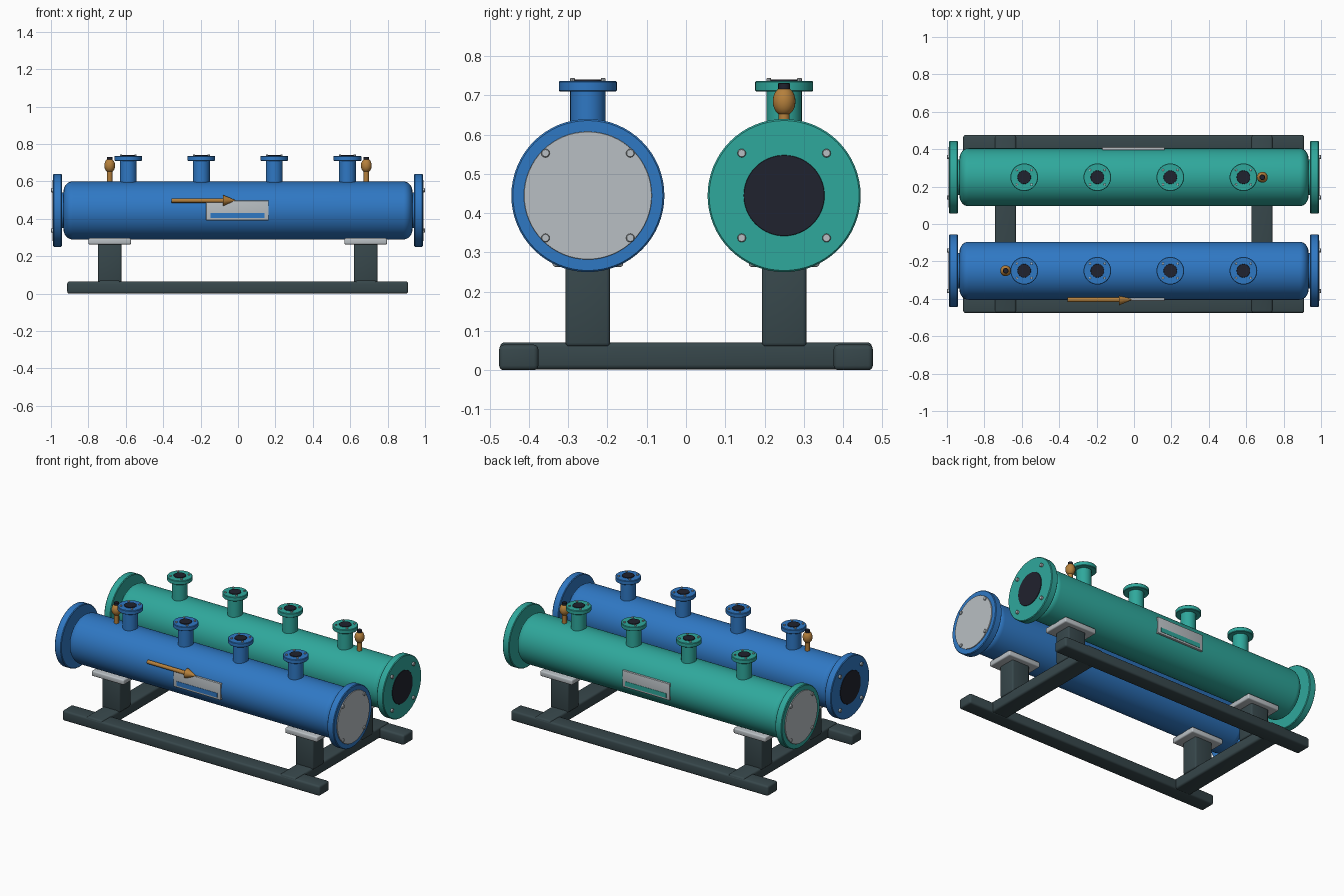
import bpy, bmesh, math
from mathutils import Matrix, Vector

if "Cube" in bpy.data.objects:
    bpy.data.objects.remove(bpy.data.objects["Cube"])


def material(name, hexcode):
    def lin(c):
        return c / 12.92 if c <= 0.04045 else ((c + 0.055) / 1.055) ** 2.4
    m = bpy.data.materials.new(name)
    m.diffuse_color = [lin(int(hexcode[i:i + 2], 16) / 255) for i in (0, 2, 4)] + [1]
    m.use_nodes = True
    m.node_tree.nodes["Principled BSDF"].inputs["Base Color"].default_value = m.diffuse_color
    return m


BLUE = material("blue paint", "2F78C4")
TEAL = material("teal paint", "2FA89C")
SLATE = material("slate frame", "37474B")
STEEL = material("light steel", "B9BFC3")
DARK = material("dark opening", "20222E")
BRASS = material("brass", "B5803C")

AXES = {"z": Matrix(), "x": Matrix.Rotation(math.pi / 2, 4, "Y"),
        "-x": Matrix.Rotation(-math.pi / 2, 4, "Y")}


def finish(bm, name, mat, smooth=True):
    bmesh.ops.recalc_face_normals(bm, faces=bm.faces)
    me = bpy.data.meshes.new(name)
    bm.to_mesh(me)
    bm.free()
    me.materials.append(mat)
    ob = bpy.data.objects.new(name, me)
    bpy.context.collection.objects.link(ob)
    if smooth:
        bpy.context.view_layer.objects.active = ob
        ob.select_set(True)
        bpy.ops.object.shade_smooth_by_angle(angle=math.radians(35))
        ob.select_set(False)
    return ob


def lathe(name, profile, loc, mat, axis="z", n=48):
    """Closed solid of revolution from (radius, height) points."""
    bm = bmesh.new()
    rings = []
    for r, h in profile:
        rings.append([bm.verts.new((r * math.cos(2 * math.pi * i / n),
                                    r * math.sin(2 * math.pi * i / n), h)) for i in range(n)])
    for a, b in zip(rings, rings[1:]):
        for i in range(n):
            j = (i + 1) % n
            bm.faces.new((a[i], a[j], b[j], b[i]))
    bm.faces.new(rings[0])
    bm.faces.new(rings[-1])
    bm.transform(Matrix.Translation(loc) @ AXES[axis])
    return finish(bm, name, mat)


def disc(name, r, h0, h1, loc, mat, axis="z", n=48, bev=0.003):
    return lathe(name, [(r - bev, h0), (r, h0 + bev), (r, h1 - bev), (r - bev, h1)],
                 loc, mat, axis, n)


def box(name, lo, hi, mat, bevel=0.01):
    lo, hi = Vector(lo), Vector(hi)
    bm = bmesh.new()
    bmesh.ops.create_cube(bm, size=1)
    for v in bm.verts:
        v.co = (lo + hi) / 2 + v.co * (hi - lo)
    if bevel:
        bmesh.ops.bevel(bm, geom=bm.edges[:], offset=bevel, segments=3,
                        profile=0.5, affect="EDGES")
    return finish(bm, name, mat)


CZ = 0.445   # height of the pipe axes
R = 0.155    # pipe radius


def header(prefix, y, s, paint):
    """One manifold pipe; s = +1 puts the blind cover at +x."""
    # shell with rounded heads and short necks
    head = [(R - 0.055 * (1 - math.cos(t)), 0.885 + 0.048 * math.sin(t))
            for t in [math.pi / 2 * i / 8 for i in range(9)]]
    half = head + [(0.095, 0.933), (0.095, 0.945)]
    prof = [(r, -h) for r, h in reversed(half)] + half
    lathe(prefix + "_shell", prof, (0, y, CZ), paint, "x", 64)

    # end flanges: one blind cover, one open bore
    for e in (1, -1):
        axis = "x" if e > 0 else "-x"
        c = (0, y, CZ)
        disc(prefix + "_end_flange", 0.195, 0.942, 0.988, c, paint, axis, 64, 0.004)
        if e == s:
            disc(prefix + "_blind_cover", 0.163, 0.985, 0.993, c, STEEL, axis, 64, 0.001)
        else:
            disc(prefix + "_bore", 0.103, 0.985, 0.991, c, DARK, axis, 64, 0.001)
        for dy in (-0.108, 0.108):
            for dz in (-0.108, 0.108):
                disc(prefix + "_flange_bolt", 0.011, 0.985, 1.0,
                     (0, y + dy, CZ + dz), STEEL, axis, 12, 0.002)

    # four branch nozzles along the top
    for x in (-0.587, -0.196, 0.194, 0.585):
        c = (x, y, 0)
        lathe(prefix + "_nozzle_neck", [(0.045, 0.56), (0.045, 0.715)], c, paint, n=32)
        disc(prefix + "_nozzle_flange", 0.074, 0.71, 0.737, c, paint, n=40)
        disc(prefix + "_nozzle_bore", 0.036, 0.734, 0.741, c, DARK, n=32, bev=0.001)
        for dx in (-0.039, 0.039):
            for dy in (-0.039, 0.039):
                disc(prefix + "_nozzle_bolt", 0.006, 0.734, 0.744,
                     (x + dx, y + dy, 0), STEEL, n=8, bev=0.001)

    # brass air vent with a dark cap
    c = (-0.686 * s, y, 0)
    lathe("vent_stem", [(0.014, 0.57), (0.014, 0.665)], c, BRASS, n=20)
    bulb = [(0.003 + 0.026 * math.sin(math.pi * i / 12), 0.685 - 0.036 * math.cos(math.pi * i / 12))
            for i in range(13)]
    lathe("vent_bulb", bulb, c, BRASS, n=24)
    disc("vent_cap", 0.015, 0.712, 0.732, c, DARK, n=16, bev=0.002)

    # name plate on the outer side, with a painted strip
    out = -1 if y < 0 else 1

    def plate(name, x, z0, z1, d0, d1, mat, bev):
        ya, yb = sorted((y + out * d0, y + out * d1))
        box(name, (-x - 0.003, ya, z0), (x - 0.003, yb, z1), mat, bev)
    plate(prefix + "_name_plate", 0.167, 0.392, 0.497, 0.146, 0.161, STEEL, 0.002)
    plate(prefix + "_plate_strip", 0.145, 0.404, 0.432, 0.158, 0.163, paint, 0)

    # posts and saddle pads
    for x in (-0.686, 0.683):
        box("support_post", (x - 0.063, y - 0.057, 0.06), (x + 0.063, y + 0.057, 0.275), SLATE)
        box("saddle_pad", (x - 0.114, y - 0.09, 0.263), (x + 0.114, y + 0.09, 0.297), STEEL, 0.008)


header("supply", -0.25, 1, BLUE)
header("return", 0.25, -1, TEAL)

# flow arrow in front of the supply pipe
ARROW = (0, -0.405, 0.498)
lathe("arrow_shaft", [(0.012, -0.355), (0.012, -0.075)], ARROW, BRASS, "x", 16)
lathe("arrow_head", [(0.03, -0.08), (0.0005, -0.01)], ARROW, BRASS, "x", 24)

# base frame: two long rails and two cross beams
for ya, yb in ((-0.476, -0.376), (0.376, 0.476)):
    box("base_rail", (-0.913, ya, 0), (0.91, yb, 0.065), SLATE, 0.012)
for x in (-0.687, 0.684):
    box("cross_beam", (x - 0.057, -0.474, 0.002), (x + 0.057, 0.474, 0.071), SLATE, 0.012)
